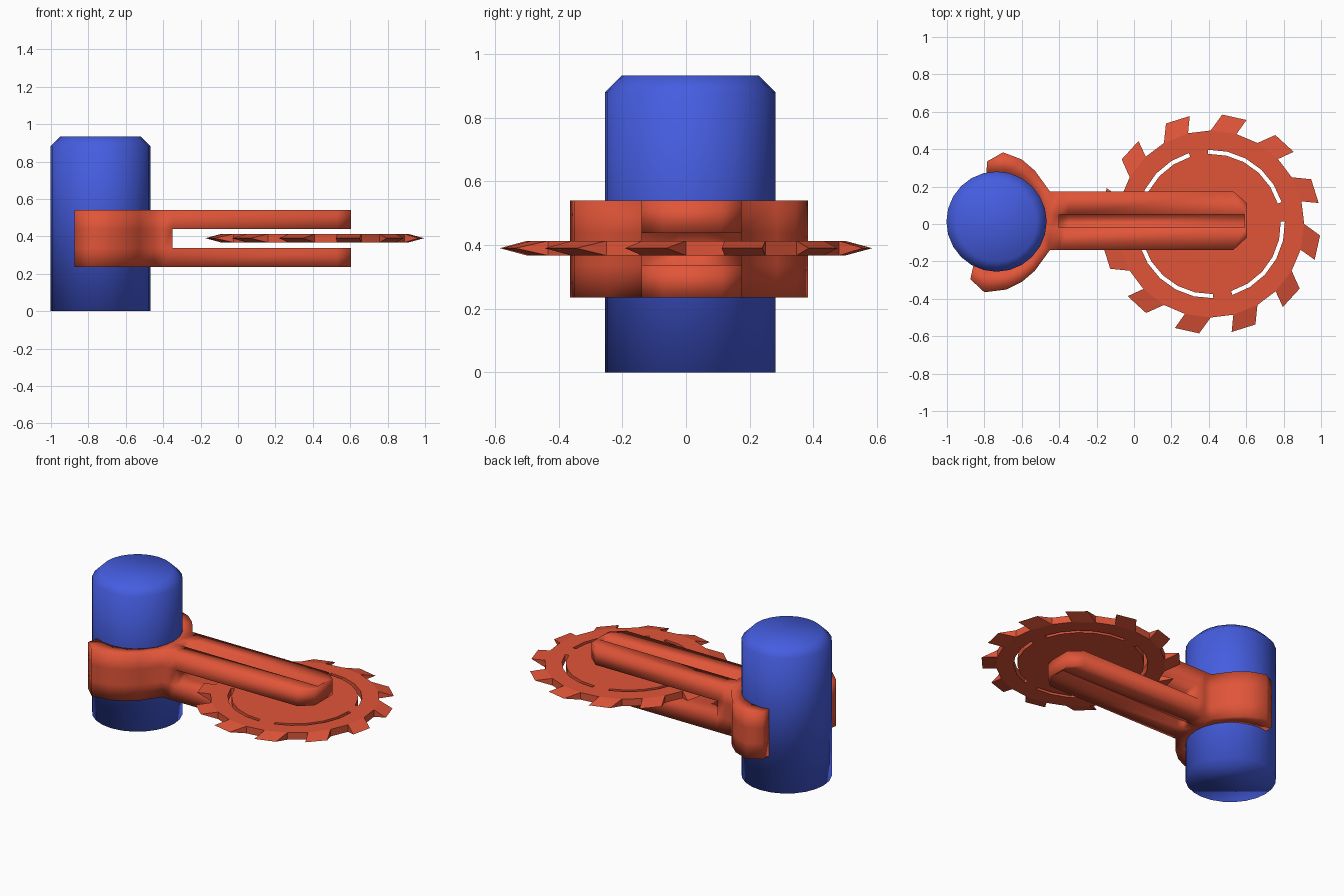
import bpy, bmesh
from math import radians, cos, sin

if "Cube" in bpy.data.objects:
    bpy.data.objects.remove(bpy.data.objects["Cube"])


def polar(c, r, deg):
    return (c[0] + r * cos(radians(deg)), c[1] + r * sin(radians(deg)))


def paint(name, rgb):
    m = bpy.data.materials.new(name)
    m.diffuse_color = (*rgb, 1)
    m.use_nodes = True
    m.node_tree.nodes["Principled BSDF"].inputs["Base Color"].default_value = m.diffuse_color
    return m


def finish(bm, name, mat=None, smooth=False):
    bmesh.ops.recalc_face_normals(bm, faces=bm.faces[:])
    for f in bm.faces:
        f.smooth = smooth
    me = bpy.data.meshes.new(name)
    bm.to_mesh(me)
    bm.free()
    ob = bpy.data.objects.new(name, me)
    bpy.context.collection.objects.link(ob)
    if mat:
        me.materials.append(mat)
    return ob


def prism(bm, poly, z0, z1):
    """Closed prism over a plan polygon."""
    lo = [bm.verts.new((x, y, z0)) for x, y in poly]
    hi = [bm.verts.new((x, y, z1)) for x, y in poly]
    n = len(poly)
    bm.faces.new(lo[::-1])
    bm.faces.new(hi)
    for i in range(n):
        j = (i + 1) % n
        bm.faces.new((lo[i], lo[j], hi[j], hi[i]))


blue = paint("blue", (0.06, 0.11, 0.75))
red = paint("red", (0.75, 0.09, 0.04))

# Post: cylinder with a chamfered top
POST = (-0.735, 0.013)
N = 24
bm = bmesh.new()
rings = [[bm.verts.new((*polar(POST, r, 360 * i / N), z)) for i in range(N)]
         for r, z in ((0.268, 0), (0.268, 0.88), (0.215, 0.933))]
bm.faces.new(rings[0])
bm.faces.new(rings[-1])
for a, b in zip(rings, rings[1:]):
    for i in range(N):
        j = (i + 1) % N
        bm.faces.new((a[i], a[j], b[j], b[i]))
finish(bm, "post", blue, True)

# Clamp: plan cells between the outer outline and the post
outer = [(-0.875, -0.295), (-0.80, -0.365), (-0.68, -0.35), (-0.60, -0.31),
         (-0.53, -0.25), (-0.45, -0.14), (-0.45, -0.02), (-0.45, 0.05),
         (-0.45, 0.175), (-0.53, 0.285), (-0.60, 0.345), (-0.70, 0.383),
         (-0.785, 0.335)]
angles = [-118, -105, -80, -62, -48, -30, -8, 8, 36, 50, 64, 80, 102]
inner = [polar(POST, 0.262, a) for a in angles]
solid = [(outer[i], outer[i + 1], inner[i + 1], inner[i])
         for i in range(len(outer) - 1)]

# Forked arm: solid root, two prongs with a chamfered tip
ys = (-0.14, -0.02, 0.05, 0.175)
for xa, xb in ((-0.45, -0.40), (-0.40, -0.35)):
    for ya, yb in zip(ys, ys[1:]):
        solid.append(((xa, ya), (xb, ya), (xb, yb), (xa, yb)))
ends = list(zip((0.53, 0.59, 0.59, 0.53), ys))
prong = [((-0.35, ys[i]), ends[i], ends[i + 1], (-0.35, ys[i + 1]))
         for i in range(3)]
t1, t2 = (0.605, -0.07), (0.605, 0.11)
prong += [(ends[0], t1, ends[1]), (ends[1], t1, t2, ends[2]),
          (ends[2], t2, ends[3])]

bm = bmesh.new()
LAYERS = ((0.235, 0.337), (0.337, 0.438), (0.438, 0.54))
for k, (z0, z1) in enumerate(LAYERS):
    for cell in solid + (prong if k != 1 else []):
        prism(bm, cell, z0, z1)
# Weld the cells and drop the walls between them
seen = {}
for f in bm.faces:
    key = frozenset(tuple(round(c, 4) for c in v.co) for v in f.verts)
    seen.setdefault(key, []).append(f)
inside = [f for fs in seen.values() if len(fs) > 1 for f in fs]
bmesh.ops.delete(bm, geom=inside, context='FACES')
bmesh.ops.remove_doubles(bm, verts=bm.verts[:], dist=1e-4)
bmesh.ops.recalc_face_normals(bm, faces=bm.faces[:])
# Long groove in the outer face of each prong
for z, dz in ((0.54, -0.04), (0.235, 0.04)):
    pick = []
    for f in bm.faces:
        c = f.calc_center_median()
        if (abs(c.z - z) < 1e-3 and abs(c.y - 0.015) < 0.01
                and -0.39 < c.x < 0.5):
            pick.append(f)
    new = bmesh.ops.extrude_face_region(bm, geom=pick)["geom"]
    bmesh.ops.translate(bm, vec=(0, 0, dz), verts=[
        g for g in new if isinstance(g, bmesh.types.BMVert)])
    pick = [f for f in pick if f.is_valid]
    if pick:
        bmesh.ops.delete(bm, geom=pick, context='FACES')
finish(bm, "forked_clamp_arm", red, True)

# Saw blade: flat disc with twelve sharpened teeth
HUB = (0.41, 0.0)
ZB, ZM, ZT = 0.367, 0.39, 0.413
bm = bmesh.new()
teeth = []
for i in range(12):
    s = 30 * i
    top, bot = [[bm.verts.new((*polar(HUB, 0.5, a + s), z)) for a in (44, 60)]
                for z in (ZT, ZB)]
    tip = [bm.verts.new((*polar(HUB, 0.588, a + s), ZM)) for a in (41, 54)]
    teeth.append((top, bot, tip))
    bm.faces.new((top[0], tip[0], tip[1], top[1]))
    bm.faces.new((bot[1], tip[1], tip[0], bot[0]))
    for e in (0, 1):
        bm.faces.new((top[e], bot[e], tip[e]))
for i, (top, bot, tip) in enumerate(teeth):
    nt, nb, _ = teeth[(i + 1) % 12]
    bm.faces.new((top[1], nt[0], nb[0], bot[1]))
bm.faces.new([v for t in teeth for v in t[0]])
bm.faces.new([v for t in teeth for v in t[1]])
blade = finish(bm, "saw_blade", red)

# Four arc slots cut through the blade
bm = bmesh.new()
for q in range(4):
    arc = [17 + 90 * q + 75 * k / 5 for k in range(6)]
    prism(bm, [polar(HUB, 0.397, a) for a in arc]
          + [polar(HUB, 0.375, a) for a in reversed(arc)], 0.3, 0.48)
cutter = finish(bm, "slot_cutter")
cutter.hide_render = True
mod = blade.modifiers.new("slots", 'BOOLEAN')
mod.operation = 'DIFFERENCE'
mod.solver = 'EXACT'
mod.object = cutter
bpy.context.view_layer.objects.active = blade
bpy.ops.object.modifier_apply(modifier=mod.name)
bpy.data.objects.remove(cutter)
